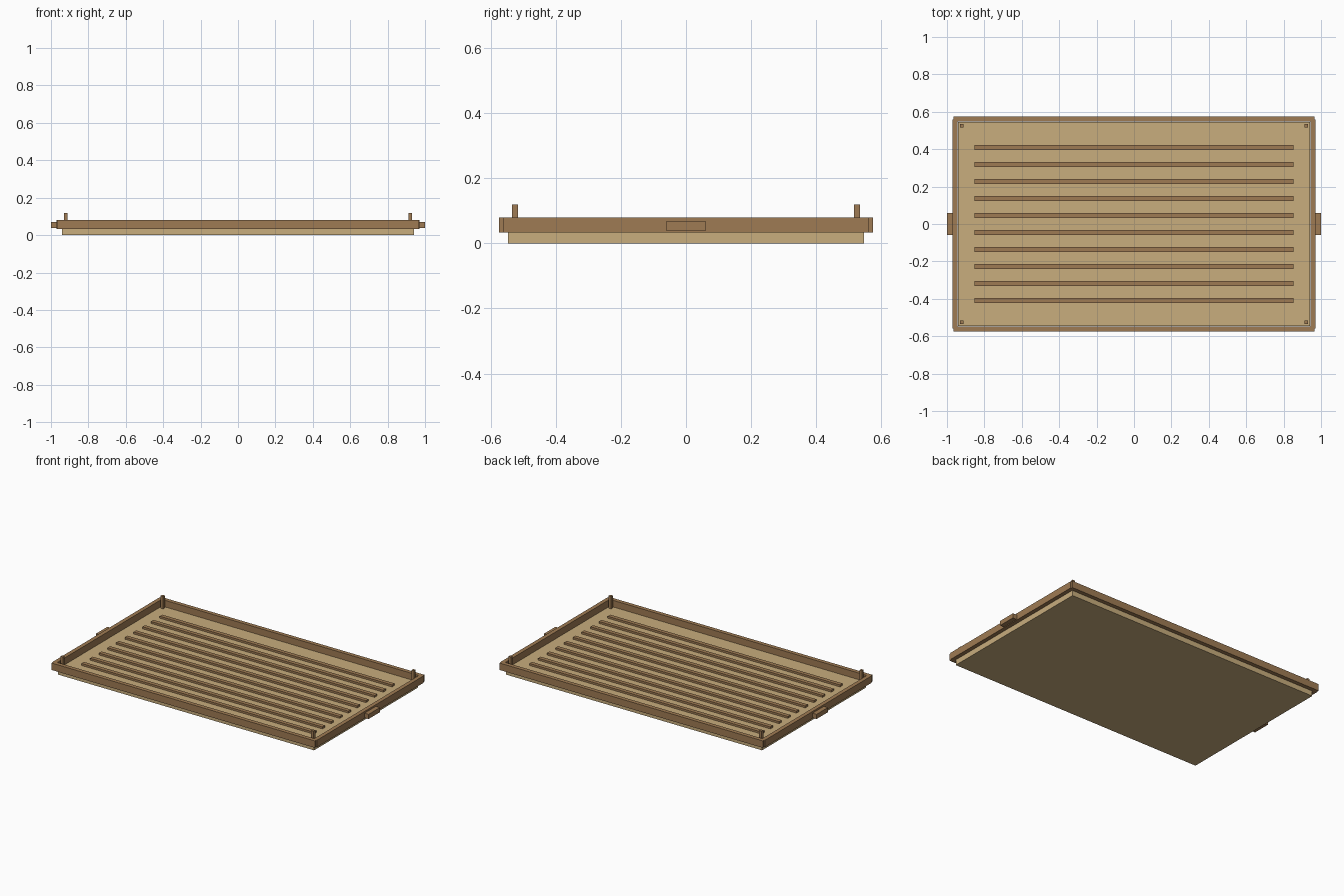
import bpy

if "Cube" in bpy.data.objects:
    bpy.data.objects.remove(bpy.data.objects["Cube"])


def material(name, color):
    m = bpy.data.materials.new(name)
    m.diffuse_color = color
    m.use_nodes = True
    m.node_tree.nodes["Principled BSDF"].inputs["Base Color"].default_value = m.diffuse_color
    return m


LIGHT = material("light_wood", (0.578, 0.418, 0.205, 1))
DARK = material("dark_wood", (0.347, 0.198, 0.087, 1))


def box(name, x, y, z, mat):
    """Box from (min, max) ranges on each axis."""
    bpy.ops.mesh.primitive_cube_add(size=1, location=[(a + b) / 2 for a, b in (x, y, z)])
    ob = bpy.context.object
    ob.name = name
    ob.scale = [b - a for a, b in (x, y, z)]
    bpy.ops.object.transform_apply(location=False, rotation=False, scale=True)
    ob.data.materials.append(mat)
    return ob


def span(c, half):
    return (c - half, c + half)


# Tray floor
box("tray_floor", (-0.94, 0.94), (-0.546, 0.546), (0, 0.037), LIGHT)

# Raised slats on the floor
for i in range(10):
    y = -0.41 + i * 0.82 / 9
    box(f"slat_{i + 1}", (-0.852, 0.852), span(y, 0.0135), (0.034, 0.05), DARK)

# Rim rails and carrying handles
for s, long_side, short_side in ((-1, "front", "left"), (1, "back", "right")):
    box(f"{long_side}_rail", (-0.965, 0.965), span(s * 0.5605, 0.0135), (0.034, 0.08), DARK)
    box(f"{short_side}_rail", span(s * 0.9565, 0.0135), (-0.56, 0.56), (0.034, 0.08), DARK)
    box(f"{short_side}_handle", span(s * 0.983, 0.017), (-0.06, 0.06), (0.038, 0.069), DARK)

    # Corner pegs
    for t, end in ((-1, "front"), (1, "back")):
        box(f"{end}_{short_side}_peg", span(s * 0.92, 0.009), span(t * 0.525, 0.009), (0.034, 0.119), DARK)
